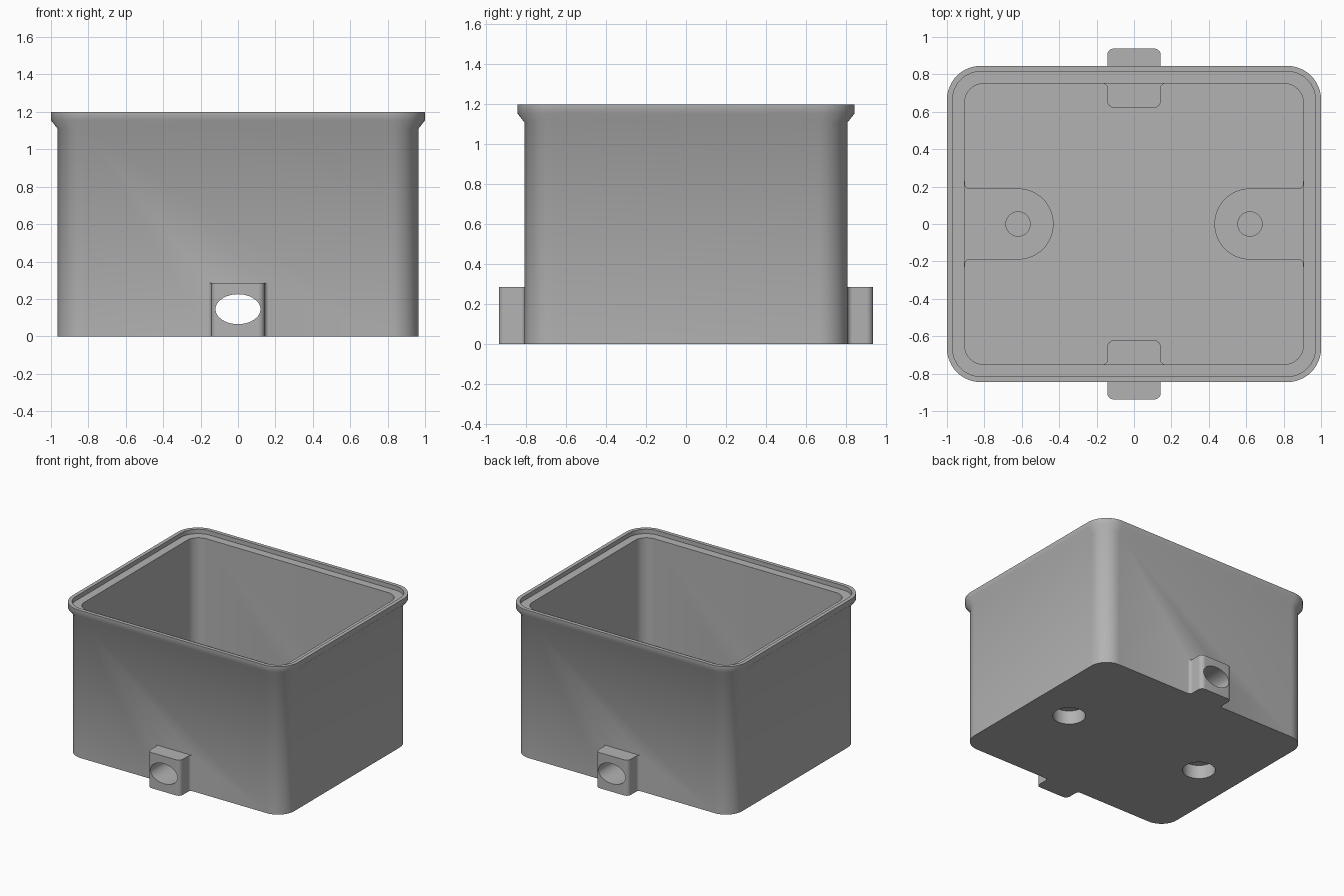
import bpy
import bmesh
from math import cos, sin, pi
from mathutils import Vector, Matrix

old = bpy.data.objects.get("Cube")
if old:
    bpy.data.objects.remove(old, do_unlink=True)

grey = bpy.data.materials.new("plain grey")
grey.use_nodes = True
colour = (0.45, 0.45, 0.45, 1)
grey.diffuse_color = colour
grey.node_tree.nodes["Principled BSDF"].inputs["Base Color"].default_value = colour


def rounded(corners, steps=12):
    """Outline from right-angled (x, y, radius) corners, each one rounded."""
    result = []
    for i, (x, y, r) in enumerate(corners):
        p = Vector((x, y))
        if r == 0:
            result.append(p)
            continue
        a = (Vector(corners[i - 1][:2]) - p).normalized()
        b = (Vector(corners[(i + 1) % len(corners)][:2]) - p).normalized()
        for k in range(steps + 1):
            t = pi / 2 * k / steps
            result.append(p + (a + b) * r - (b * cos(t) + a * sin(t)) * r)
    return result


def rectangle(w, d, r):
    return rounded([(w, -d, r), (w, d, r), (-w, d, r), (-w, -d, r)])


def loft(name, layers):
    """Closed solid through a list of (outline, height) layers."""
    bm = bmesh.new()
    rings = [[bm.verts.new((p.x, p.y, z)) for p in outline] for outline, z in layers]
    n = len(rings[0])
    for low, high in zip(rings, rings[1:]):
        for i in range(n):
            j = (i + 1) % n
            bm.faces.new((low[i], low[j], high[j], high[i]))
    bm.faces.new(rings[0][::-1])
    bm.faces.new(rings[-1])
    bmesh.ops.recalc_face_normals(bm, faces=bm.faces)
    mesh = bpy.data.meshes.new(name)
    bm.to_mesh(mesh)
    bm.free()
    mesh.materials.append(grey)
    obj = bpy.data.objects.new(name, mesh)
    bpy.context.collection.objects.link(obj)
    return obj


def cylinder(name, radius, low, high):
    circle = [Vector((cos(2 * pi * i / 48), sin(2 * pi * i / 48))) * radius for i in range(48)]
    return loft(name, [(circle, low), (circle, high)])


def combine(target, tool, operation):
    """Apply a boolean and discard the tool."""
    tool.hide_render = True
    mod = target.modifiers.new("join", "BOOLEAN")
    mod.operation = operation
    mod.solver = "EXACT"
    mod.object = tool
    bpy.context.view_layer.objects.active = target
    bpy.ops.object.modifier_apply(modifier=mod.name)
    bpy.data.objects.remove(tool, do_unlink=True)


# Open shell: outer wall, flared rim, lid ledge, inner wall and floor
body = rectangle(0.965, 0.81, 0.145)
rim = rectangle(1.0, 0.845, 0.18)
recess = rectangle(0.97, 0.815, 0.15)
inside = rectangle(0.905, 0.75, 0.10)
shell = loft("box_shell", [(body, 0), (body, 1.11), (rim, 1.155), (rim, 1.2),
                           (recess, 1.2), (recess, 1.165), (inside, 1.165), (inside, 0.06)])

for s in (-1, 1):
    # Cable lug through the front and back walls, flared where it meets them
    half = [(0.18, 0.751, 0), (0.18, 0.809, 0), (0.143, 0.809, 0.025), (0.143, 0.938, 0.035)]
    half = [(0.143, 0.622, 0.035), (0.143, 0.751, 0.025)] + half
    lug = rounded([(x, s * y, r) for x, y, r in half]
                  + [(-x, s * y, r) for x, y, r in reversed(half)], 8)
    combine(shell, loft("cable_lug", [(lug, 0), (lug, 0.285)]), "UNION")

    # Round-ended screw boss against the side walls
    edge = [(0.935, 0.23, 0), (0.904, 0.23, 0), (0.904, 0.19, 0.025), (0.43, 0.19, 0.1899)]
    boss = rounded([(s * x, y, r) for x, y, r in edge]
                   + [(s * x, -y, r) for x, y, r in reversed(edge)], 16)
    combine(shell, loft("screw_boss", [(boss, 0.03), (boss, 0.285)]), "UNION")

    # Blind screw hole above and wide pocket below
    for radius, low, high in ((0.065, 0.15, 0.4), (0.12, -0.1, 0.11)):
        hole = cylinder("hole_cutter", radius, low, high)
        hole.data.transform(Matrix.Translation((s * 0.62, 0, 0)))
        combine(shell, hole, "DIFFERENCE")

# Oval cable passage through both lugs
passage = cylinder("passage_cutter", 1, -1.1, 1.1)
passage.data.transform(Matrix.Translation((0, 0, 0.145)) @ Matrix.Rotation(pi / 2, 4, "X")
                       @ Matrix.Diagonal((0.12, 0.08, 1, 1)))
combine(shell, passage, "DIFFERENCE")

# Smooth rounded corners, crisp edges
bpy.ops.object.select_all(action="DESELECT")
shell.select_set(True)
bpy.context.view_layer.objects.active = shell
bpy.ops.object.shade_smooth_by_angle(angle=pi / 4.2)
